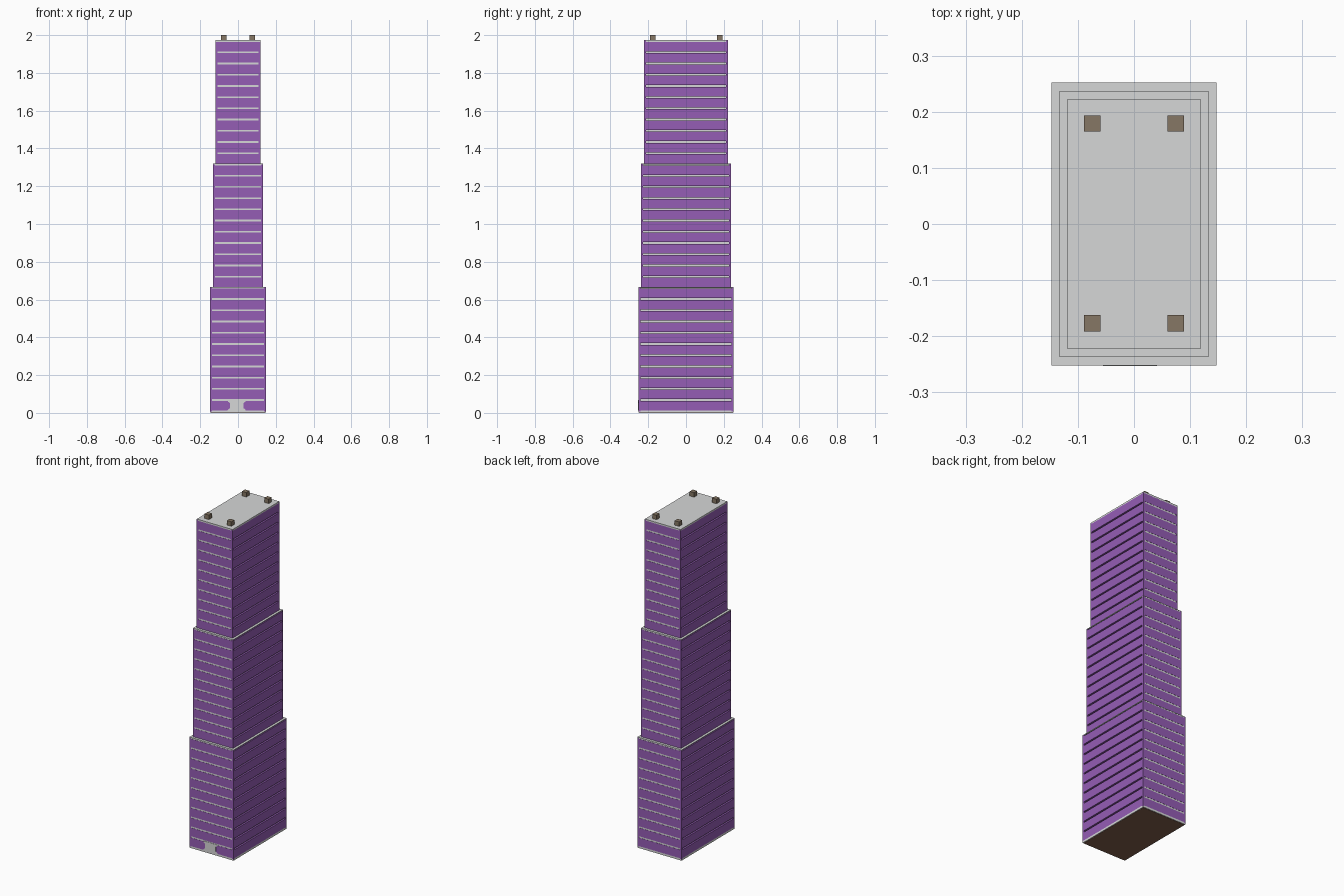
import bpy
import bmesh
from mathutils import Matrix

old = bpy.data.objects.get("Cube")
if old:
    bpy.data.objects.remove(old, do_unlink=True)


def material(name, rgb):
    m = bpy.data.materials.new(name)
    m.use_nodes = True
    m.diffuse_color = (*rgb, 1)
    m.node_tree.nodes["Principled BSDF"].inputs["Base Color"].default_value = (*rgb, 1)
    return m


PURPLE = material("purple panels", (0.30, 0.11, 0.46))
GREY = material("pale grey concrete", (0.67, 0.68, 0.68))
BROWN = material("roof box brown", (0.24, 0.185, 0.13))
DARK = material("dark brown underside", (0.22, 0.11, 0.07))


def make(name, bm, mat):
    mesh = bpy.data.meshes.new(name)
    bmesh.ops.recalc_face_normals(bm, faces=bm.faces)
    bm.to_mesh(mesh)
    bm.free()
    mesh.materials.append(mat)
    ob = bpy.data.objects.new(name, mesh)
    bpy.context.collection.objects.link(ob)


def add_box(bm, hx, hy, z0, z1, x=0, y=0):
    place = Matrix.Translation((x, y, (z0 + z1) / 2))
    bmesh.ops.create_cube(bm, size=1, matrix=place @ Matrix.Diagonal((2 * hx, 2 * hy, z1 - z0, 1)))


def box(name, mat, *dims):
    bm = bmesh.new()
    add_box(bm, *dims)
    make(name, bm, mat)


STEP, GAP, FLOORS = 0.0594, 0.009, 11
POST = 0.01      # corner post width, also the depth of the side grooves
SHALLOW = 0.001  # depth of the front and back bands


def slab_z(k):
    return 0.0085 + STEP * k


# Three stepped tiers: grey core showing as bands between purple floors
tiers = [("lower", 0.147, 0.252), ("middle", 0.133, 0.237), ("upper", 0.119, 0.222)]
for t, (label, hx, hy) in enumerate(tiers):
    first = t * FLOORS
    base, top = slab_z(first), slab_z(first + FLOORS) + GAP / 2
    box(label + "_core", GREY, hx - POST, hy - SHALLOW, base, top - 0.001)

    # Floors and corner posts
    bm = bmesh.new()
    for k in range(first, first + FLOORS):
        add_box(bm, hx, hy, slab_z(k) + GAP / 2, slab_z(k + 1) - GAP / 2)
    for sx in (-1, 1):
        for sy in (-1, 1):
            add_box(bm, POST / 2, POST / 2, base, top - 0.003,
                    sx * (hx - POST / 2), sy * (hy - POST / 2))
    make(label + "_floors", bm, PURPLE)

    # Ledge on the lower tiers, thicker slab on the roof
    thickness = 0.012 if t == 2 else 0.004
    box(label + "_top_slab", GREY, hx, hy, top - thickness, top)

# Entrance: flat waisted plate on the front of the ground floor
outline = [(0.048, 0.012), (0.046, 0.018), (0.036, 0.025), (0.036, 0.052),
           (0.047, 0.060), (0.047, 0.067)]
outline += [(-x, z) for x, z in reversed(outline)]
bm = bmesh.new()
front = -tiers[0][2]
face = bm.faces.new([bm.verts.new((x - 0.007, front - 0.001, z)) for x, z in outline])
ext = bmesh.ops.extrude_face_region(bm, geom=[face])
moved = [g for g in ext["geom"] if isinstance(g, bmesh.types.BMVert)]
bmesh.ops.translate(bm, verts=moved, vec=(0, 0.003, 0))
make("entrance", bm, GREY)

# Ground slab with a dark underside
box("ground_slab", GREY, 0.147, 0.252, 0.001, slab_z(0) + GAP / 2)
box("underside", DARK, 0.143, 0.248, 0, 0.004)

# Roof boxes at the four corners
roof = slab_z(3 * FLOORS) + GAP / 2
for sx, side in ((-1, "right"), (1, "left")):
    for sy, end in ((-1, "front"), (1, "back")):
        box(f"roof_box_{end}_{side}", BROWN, 0.0145, 0.0145, roof - 0.002, 2.0,
            sx * 0.0745, sy * 0.178 + 0.001)
